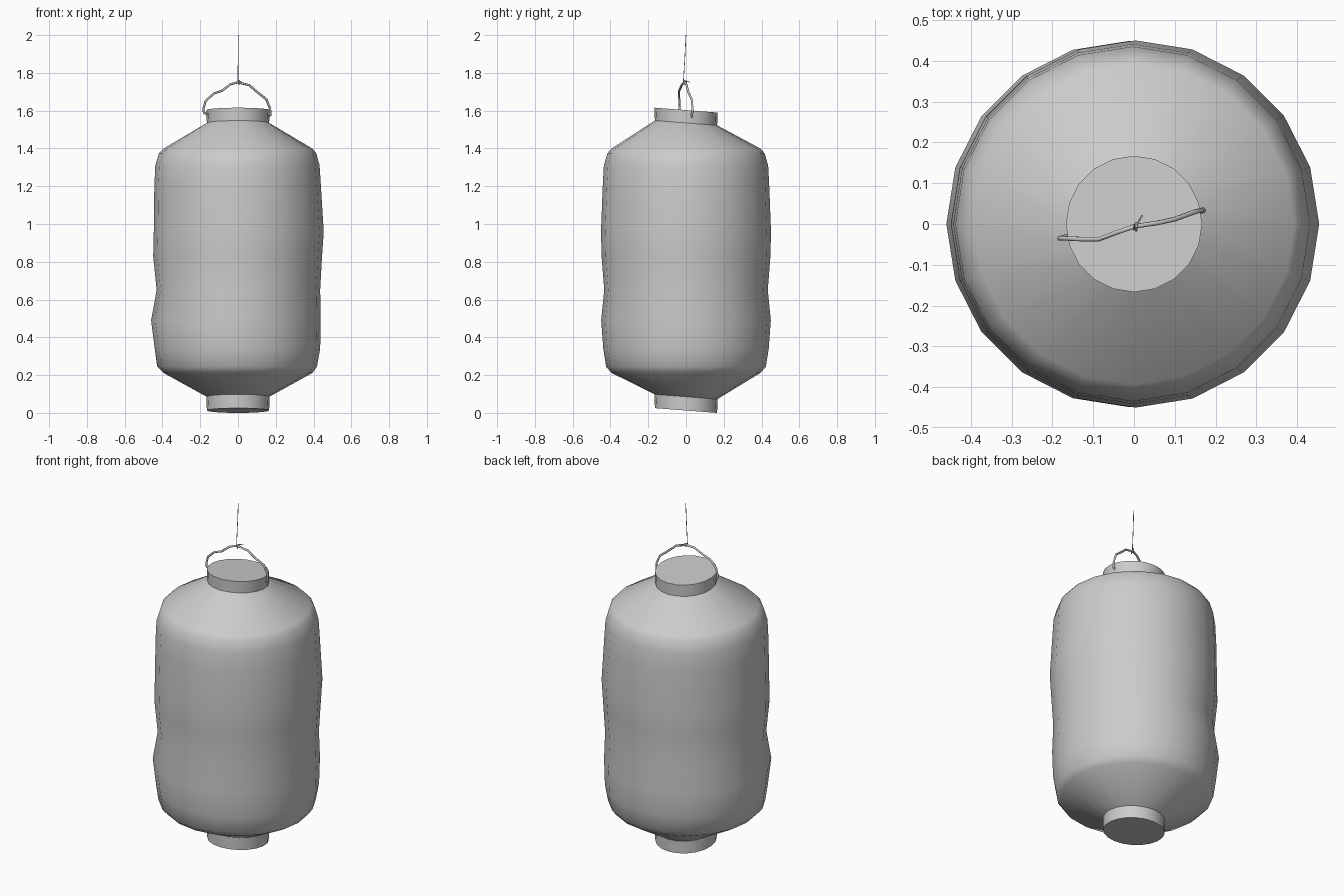
import bpy, bmesh
from math import sin, cos, pi, radians
from mathutils import Vector

if "Cube" in bpy.data.objects:
    bpy.data.objects.remove(bpy.data.objects["Cube"], do_unlink=True)

SIDES = 20
TILT = 0.077  # slant of the collars toward the back


def make_material(name, rgb):
    mat = bpy.data.materials.new(name)
    mat.use_nodes = True
    mat.diffuse_color = (*rgb, 1)
    mat.node_tree.nodes["Principled BSDF"].inputs["Base Color"].default_value = (*rgb, 1)
    return mat


GREY = make_material("paper grey", (0.6, 0.6, 0.6))


def lathe(name, rings, capped, smooth_angle):
    """Skin rings given as (z, radius, x offset, slant)."""
    bm = bmesh.new()
    loops = []
    for z, r, dx, slant in rings:
        loop = []
        for i in range(SIDES):
            a = 2 * pi * i / SIDES
            y = r * sin(a)
            loop.append(bm.verts.new((r * cos(a) + dx, y, z - slant * y)))
        loops.append(loop)
    for low, high in zip(loops, loops[1:]):
        for i in range(SIDES):
            j = (i + 1) % SIDES
            bm.faces.new((low[i], low[j], high[j], high[i]))
    if capped:
        bm.faces.new(loops[0][::-1])
        bm.faces.new(loops[-1])
    mesh = bpy.data.meshes.new(name)
    bm.to_mesh(mesh)
    bm.free()
    obj = bpy.data.objects.new(name, mesh)
    bpy.context.collection.objects.link(obj)
    mesh.materials.append(GREY)
    bpy.ops.object.select_all(action="DESELECT")
    obj.select_set(True)
    bpy.context.view_layer.objects.active = obj
    bpy.ops.object.shade_smooth_by_angle(angle=radians(smooth_angle))
    return obj


def wire(name, points, radius, sides=6):
    """Sweep a thin tube along a path."""
    bm = bmesh.new()
    pts = [Vector(p) for p in points]
    previous = None
    for k, p in enumerate(pts):
        along = pts[min(k + 1, len(pts) - 1)] - pts[max(k - 1, 0)]
        side = along.cross(Vector((0, 1, 0.1))).normalized()
        up = side.cross(along).normalized()
        ring = [bm.verts.new(p + radius * (side * cos(2 * pi * i / sides) + up * sin(2 * pi * i / sides)))
                for i in range(sides)]
        if previous:
            for i in range(sides):
                j = (i + 1) % sides
                bm.faces.new((previous[i], previous[j], ring[j], ring[i]))
        else:
            bm.faces.new(ring[::-1])
        previous = ring
    bm.faces.new(previous)
    bmesh.ops.recalc_face_normals(bm, faces=bm.faces)
    for f in bm.faces:
        f.smooth = len(f.verts) == 4
    mesh = bpy.data.meshes.new(name)
    bm.to_mesh(mesh)
    bm.free()
    mesh.materials.append(GREY)
    obj = bpy.data.objects.new(name, mesh)
    bpy.context.collection.objects.link(obj)


# Slightly uneven paper body
lathe("paper_body", [
    (0.085, 0.165, 0, TILT), (0.212, 0.395, 0, 0), (0.245, 0.423, -0.005, 0),
    (0.34, 0.438, -0.003, 0), (0.49, 0.449, -0.011, 0), (0.65, 0.433, 0.002, 0),
    (0.83, 0.447, -0.002, 0), (0.96, 0.45, 0.004, 0), (1.2, 0.441, -0.002, 0),
    (1.31, 0.435, -0.003, 0), (1.375, 0.416, -0.002, 0), (1.4, 0.393, 0, 0),
    (1.535, 0.165, 0, TILT)], False, 60)

# Closed collars at both ends
for name, z in (("bottom_collar", 0.0125), ("top_collar", 1.53)):
    lathe(name, [(z, 0.165, 0, TILT), (z + 0.073, 0.167, 0, TILT)], True, 40)

# Bent wire handle hooked on the top collar
wire("handle", [
    (-0.163, -0.03, 1.58), (-0.181, -0.035, 1.59), (-0.183, -0.035, 1.61),
    (-0.172, -0.035, 1.65), (-0.13, -0.037, 1.69), (-0.085, -0.037, 1.705),
    (-0.04, -0.02, 1.74), (0, -0.006, 1.75), (0.06, 0.003, 1.735),
    (0.1, 0.012, 1.7), (0.15, 0.03, 1.66), (0.17, 0.035, 1.61),
    (0.171, 0.032, 1.575), (0.158, 0.03, 1.566)], 0.006)

# Hanging string with its knot and loose ends
wire("string", [(0, -0.014, 1.75), (0.001, -0.006, 1.88), (0.002, 0, 2)], 0.002)
wire("knot", [(0.005, -0.006 + 0.009 * cos(a * pi / 4), 1.75 + 0.009 * sin(a * pi / 4))
              for a in range(9)], 0.003)
wire("loose_end", [(0.004, -0.012, 1.755), (0.01, 0.004, 1.757), (0.02, 0.021, 1.75)], 0.002)
wire("short_end", [(0.004, -0.006, 1.75), (0.006, -0.016, 1.738)], 0.003)
